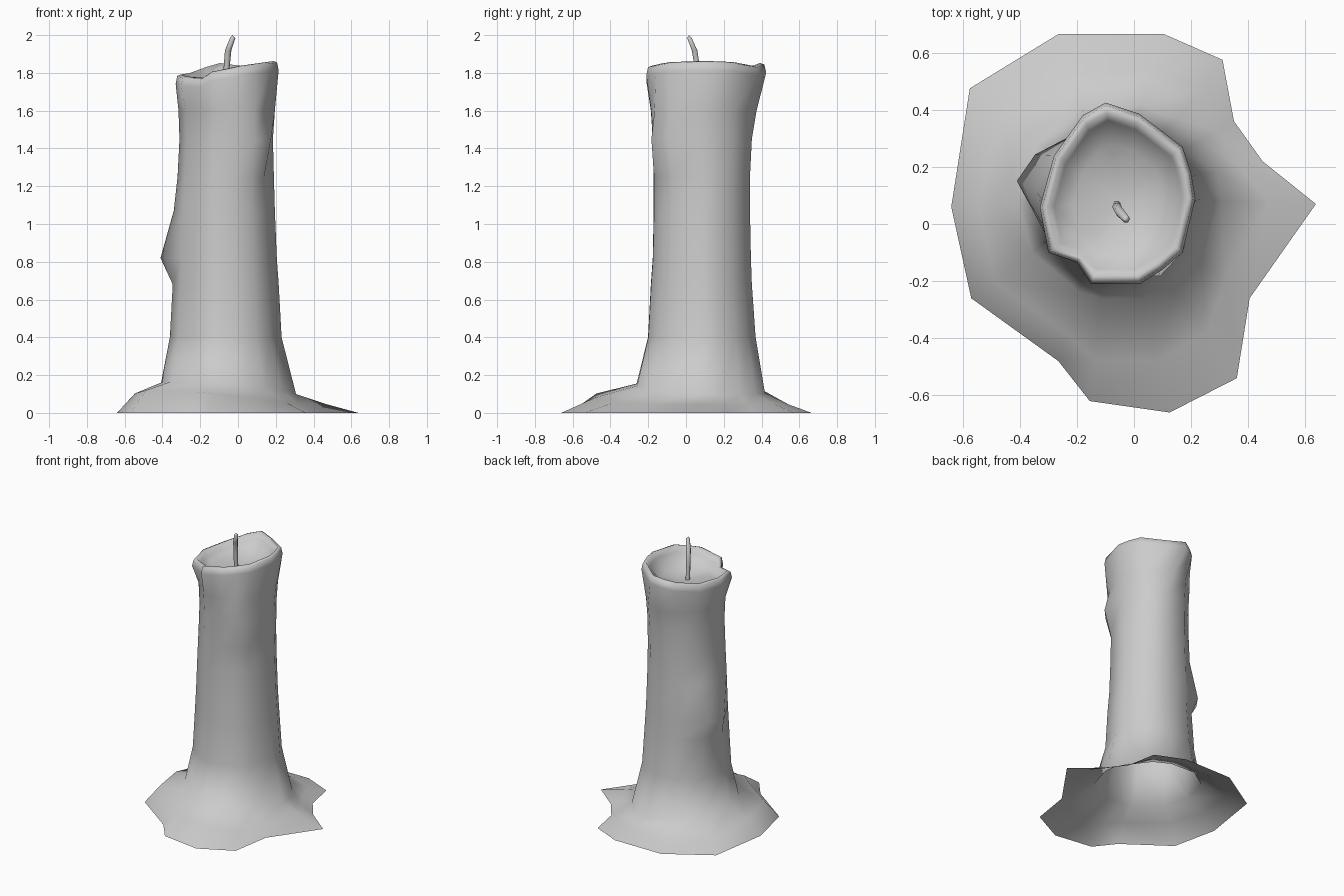
import bpy, bmesh, math
from mathutils import Vector

cube = bpy.data.objects.get("Cube")
if cube:
    bpy.data.objects.remove(cube)

wax = bpy.data.materials.new("grey wax")
wax.use_nodes = True
wax.diffuse_color = (0.6, 0.6, 0.6, 1)
wax.node_tree.nodes["Principled BSDF"].inputs["Base Color"].default_value = (0.6, 0.6, 0.6, 1)


def finish(bm, name):
    mesh = bpy.data.meshes.new(name)
    for face in bm.faces:
        face.smooth = True
    bm.to_mesh(mesh)
    bm.free()
    mesh.materials.append(wax)
    obj = bpy.data.objects.new(name, mesh)
    bpy.context.collection.objects.link(obj)
    return obj


def bridge(bm, a, b):
    n = len(a)
    for i in range(n):
        j = (i + 1) % n
        bm.faces.new((a[i], a[j], b[j], b[i]))


# Outline of the wax pool on the ground and of the flared top, counterclockwise
POOL = [(.637, .07), (.45, .22), (.35, .36), (.31, .575), (.105, .665), (-.265, .665), (-.575, .475),
        (-.64, .06), (-.57, -.26), (-.265, -.48), (-.155, -.62), (.125, -.66), (.36, -.54), (.405, -.26)]
TOP = [(.215, .09), (.2, .18), (.17, .27), (.02, .385), (-.1, .425), (-.18, .38), (-.28, .24),
       (-.33, .06), (-.3, -.1), (-.2, -.135), (-.15, -.21), (.02, -.21), (.1, -.16), (.17, -.1)]
N = len(POOL)
AXIS = Vector((-.05, .08))
angles = [math.atan2(y - .07, x + .03) for x, y in POOL]

# Trunk sections: height, x range, y range
SECTIONS = [(.13, -.4, .3, -.26, .42), (.4, -.355, .225, -.2, .37), (.68, -.34, .21, -.185, .35),
            (.82, -.335, .2, -.175, .345), (1.07, -.325, .19, -.17, .34), (1.25, -.315, .185, -.17, .34),
            (1.45, -.305, .18, -.175, .35), (1.6, -.31, .19, -.185, .36)]
# Drips running down the trunk: (section, corner) -> outward push
DRIPS = {(3, 7): (-.07, .07), (3, 6): (-.06, .0), (4, 7): (-.01, .03),
         (6, 12): (.02, -.045), (6, 13): (.04, -.02), (7, 12): (.01, -.02),
         (7, 4): (-.03, .015)}

bm = bmesh.new()
trunk = []
for s, (z, x0, x1, y0, y1) in enumerate(SECTIONS):
    ring = []
    for i, a in enumerate(angles):
        dx, dy = DRIPS.get((s, i), (0, 0))
        x = (x0 + x1) / 2 + (x1 - x0) / 2 * math.cos(a) * 1.02 + dx
        y = (y0 + y1) / 2 + (y1 - y0) / 2 * math.sin(a) * 1.02 + dy
        lift = -.03 * math.cos(a) - .02 * math.sin(a) if s == 0 else 0
        ring.append(bm.verts.new((x, y, z + lift)))
    trunk.append(ring)

# Pool skirt, thicker towards the front and right side; open underneath
edge = [bm.verts.new((x, y, 0)) for x, y in POOL]
swell = []
for i, (x, y) in enumerate(POOL):
    thick = max(0, -math.cos(angles[i] - math.radians(40)))
    t = .5 + .12 * thick
    root = trunk[0][i].co
    p = root.lerp(Vector((x, y, 0)), t)
    swell.append(bm.verts.new((p.x, p.y, .045 + .075 * thick)))

# Flared rim with a spill notch, rolling into a shallow melted bowl
NOTCH = {8: -.015, 9: -.035, 10: -.01, 4: .03, 5: .02}


def top_ring(scale, drop, level=None):
    ring = []
    for i, (x, y) in enumerate(TOP):
        p = AXIS + (Vector((x, y)) - AXIS) * scale
        z = 1.835 + .13 * x + NOTCH.get(i, 0) - drop if level is None else level
        ring.append(bm.verts.new((p.x, p.y, z)))
    return ring


rings = [edge, swell] + trunk + [top_ring(1, .05), top_ring(.97, .008), top_ring(.9, 0),
                                 top_ring(.82, .04), top_ring(.58, 0, 1.735)]
for a, b in zip(rings, rings[1:]):
    bridge(bm, a, b)
centre = bm.verts.new((AXIS.x, AXIS.y, 1.715))
for i in range(N):
    bm.faces.new((rings[-1][i], rings[-1][(i + 1) % N], centre))
finish(bm, "candle_body")

# Bent wick with a tapered tip
bm = bmesh.new()
PATH = [(-.06, .065, 1.7, .016), (-.06, .06, 1.83, .016), (-.052, .045, 1.92, .017),
        (-.028, .018, 1.985, .014)]
wick = []
for x, y, z, r in PATH:
    wick.append([bm.verts.new((x + r * math.cos(k * math.pi / 3), y + r * math.sin(k * math.pi / 3), z))
                 for k in range(6)])
for a, b in zip(wick, wick[1:]):
    bridge(bm, a, b)
tip = bm.verts.new((-.03, .016, 2.0))
for k in range(6):
    bm.faces.new((wick[-1][k], wick[-1][(k + 1) % 6], tip))
finish(bm, "wick")
